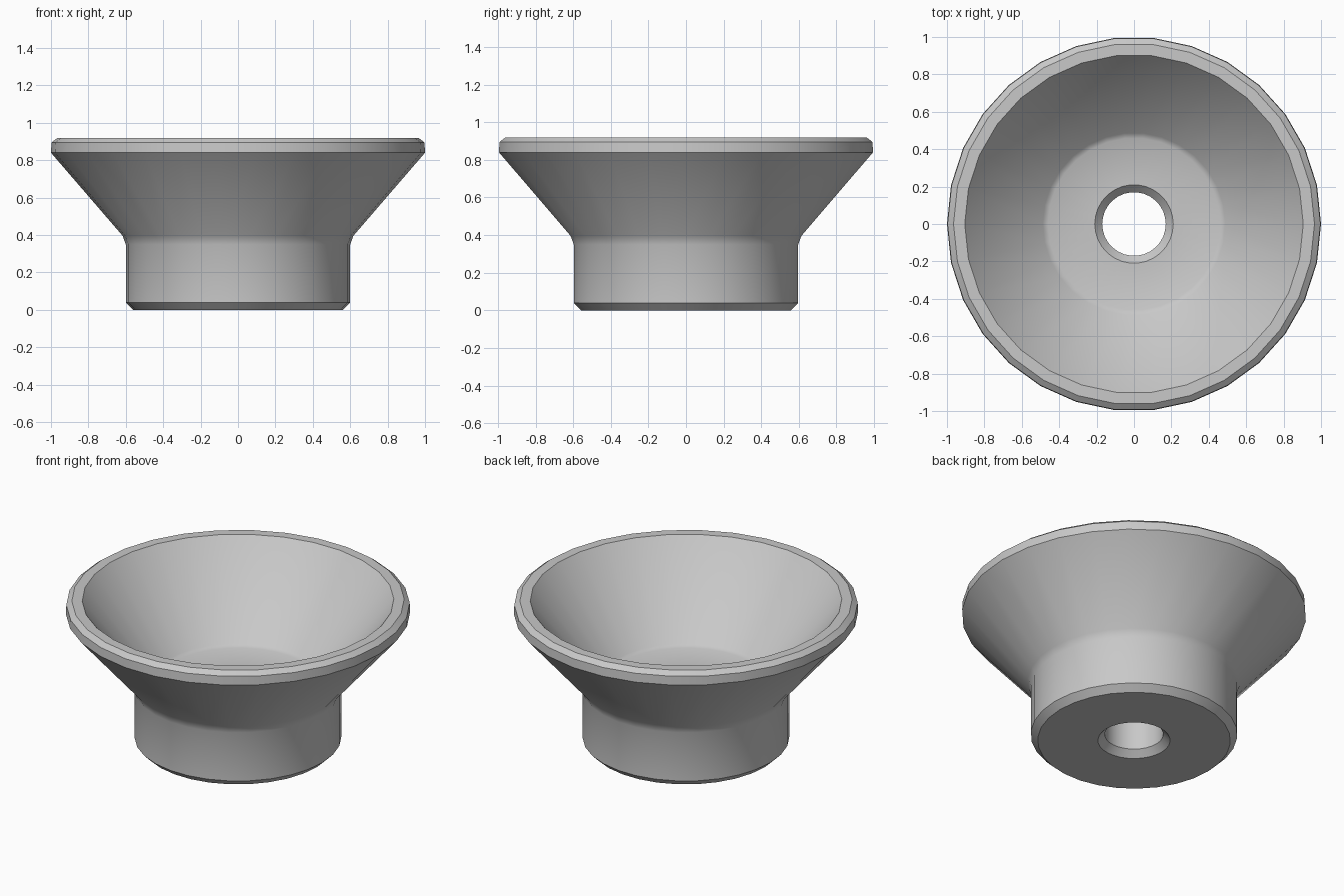
import bpy
import bmesh
import math

if "Cube" in bpy.data.objects:
    bpy.data.objects.remove(bpy.data.objects["Cube"])

SIDES = 30

# Closed cross-section (radius, height), from the underside outward and back down the bore
PROFILE = [
    (0.21, 0.0), (0.56, 0.0),                      # underside
    (0.60, 0.04), (0.60, 0.35), (0.617, 0.396),    # collar and soft corner
    (1.0, 0.84), (0.997, 0.895), (0.965, 0.92),    # outer cone and rim
    (0.905, 0.92), (0.488, 0.413), (0.46, 0.40),   # inner cone to floor
    (0.21, 0.40), (0.17, 0.36), (0.17, 0.04),      # bore with chamfers
]


def revolve(name, profile, sides, material):
    bm = bmesh.new()
    rings = []
    for i in range(sides):
        a = 2 * math.pi * i / sides
        rings.append([bm.verts.new((r * math.cos(a), r * math.sin(a), z))
                      for r, z in profile])
    n = len(profile)
    for i in range(sides):
        a, b = rings[i], rings[(i + 1) % sides]
        for j in range(n):
            k = (j + 1) % n
            bm.faces.new((a[j], b[j], b[k], a[k]))
    bmesh.ops.recalc_face_normals(bm, faces=bm.faces)
    mesh = bpy.data.meshes.new(name)
    bm.to_mesh(mesh)
    bm.free()
    mesh.materials.append(material)
    obj = bpy.data.objects.new(name, mesh)
    bpy.context.collection.objects.link(obj)
    return obj


grey = bpy.data.materials.new("light grey")
grey.diffuse_color = (0.58, 0.58, 0.58, 1)
grey.use_nodes = True
grey.node_tree.nodes["Principled BSDF"].inputs["Base Color"].default_value = grey.diffuse_color

# Flared cup with a round collar and a through bore
cup = revolve("flared_cup", PROFILE, SIDES, grey)
bpy.context.view_layer.objects.active = cup
cup.select_set(True)
bpy.ops.object.shade_smooth_by_angle(angle=math.radians(30))
